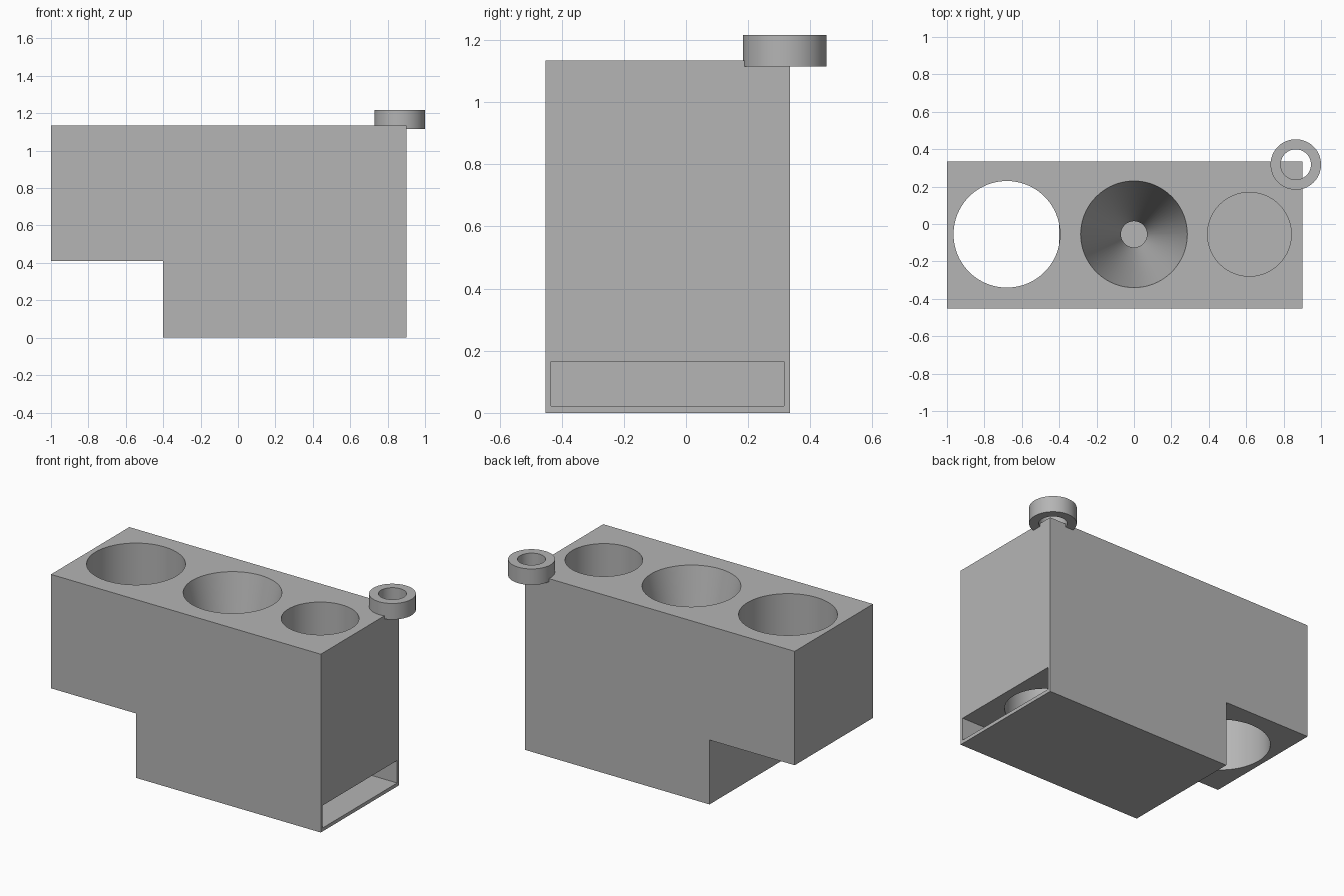
import bpy, math

if "Cube" in bpy.data.objects:
    bpy.data.objects.remove(bpy.data.objects["Cube"])

gray = bpy.data.materials.new("plain_gray")
gray.diffuse_color = (0.46, 0.46, 0.46, 1)
gray.use_nodes = True
gray.node_tree.nodes["Principled BSDF"].inputs["Base Color"].default_value = gray.diffuse_color


def box(name, lo, hi):
    bpy.ops.mesh.primitive_cube_add(size=1, location=[(a + b) / 2 for a, b in zip(lo, hi)])
    ob = bpy.context.object
    ob.name = name
    ob.scale = [b - a for a, b in zip(lo, hi)]
    bpy.ops.object.transform_apply(location=True, scale=True)
    return ob


def tube(name, x, y, z0, z1, r0, r1):
    bpy.ops.mesh.primitive_cone_add(vertices=80, radius1=r0, radius2=r1, depth=z1 - z0,
                                    location=(x, y, (z0 + z1) / 2))
    ob = bpy.context.object
    ob.name = name
    return ob


def cut(target, cutter):
    mod = target.modifiers.new("cut", 'BOOLEAN')
    mod.operation = 'DIFFERENCE'
    mod.solver = 'EXACT'
    mod.object = cutter
    bpy.context.view_layer.objects.active = target
    bpy.ops.object.modifier_apply(modifier=mod.name)
    bpy.data.objects.remove(cutter)


def finish(ob):
    ob.data.materials.clear()
    ob.data.materials.append(gray)
    bpy.ops.object.select_all(action='DESELECT')
    ob.select_set(True)
    bpy.context.view_layer.objects.active = ob
    bpy.ops.object.shade_smooth_by_angle(angle=math.radians(30))


# Holder block with the stepped underside
TOP, CY = 1.135, -0.055
body = box("holder_block", (-1, -0.453, 0), (0.9, 0.335, TOP))
cut(body, box("step_cutter", (-1.2, -0.6, -0.2), (-0.4, 0.6, 0.41)))

# Drawer slot above the floor, open on the right end
cut(body, box("slot_cutter", (-0.38, -0.435, 0.022), (1.0, 0.315, 0.165)))

# Open through hole, funnel with drain, and hole down to the drawer
cut(body, tube("wide_hole_cutter", -0.68, CY, 0.3, 1.3, 0.285, 0.285))
z0, z1 = 0.12, 1.2
slope = (0.285 - 0.07) / (TOP - 0.165)
cut(body, tube("funnel_cutter", 0, CY, z0, z1,
               0.07 + (z0 - 0.165) * slope, 0.07 + (z1 - 0.165) * slope))
cut(body, tube("small_hole_cutter", 0.617, CY, 0.1, 1.3, 0.224, 0.224))
finish(body)

# Ring on the back right corner
ring = tube("corner_ring", 0.865, 0.318, 1.115, 1.217, 0.135, 0.135)
cut(ring, tube("ring_cutter", 0.865, 0.318, 1.0, 1.3, 0.081, 0.081))
finish(ring)
